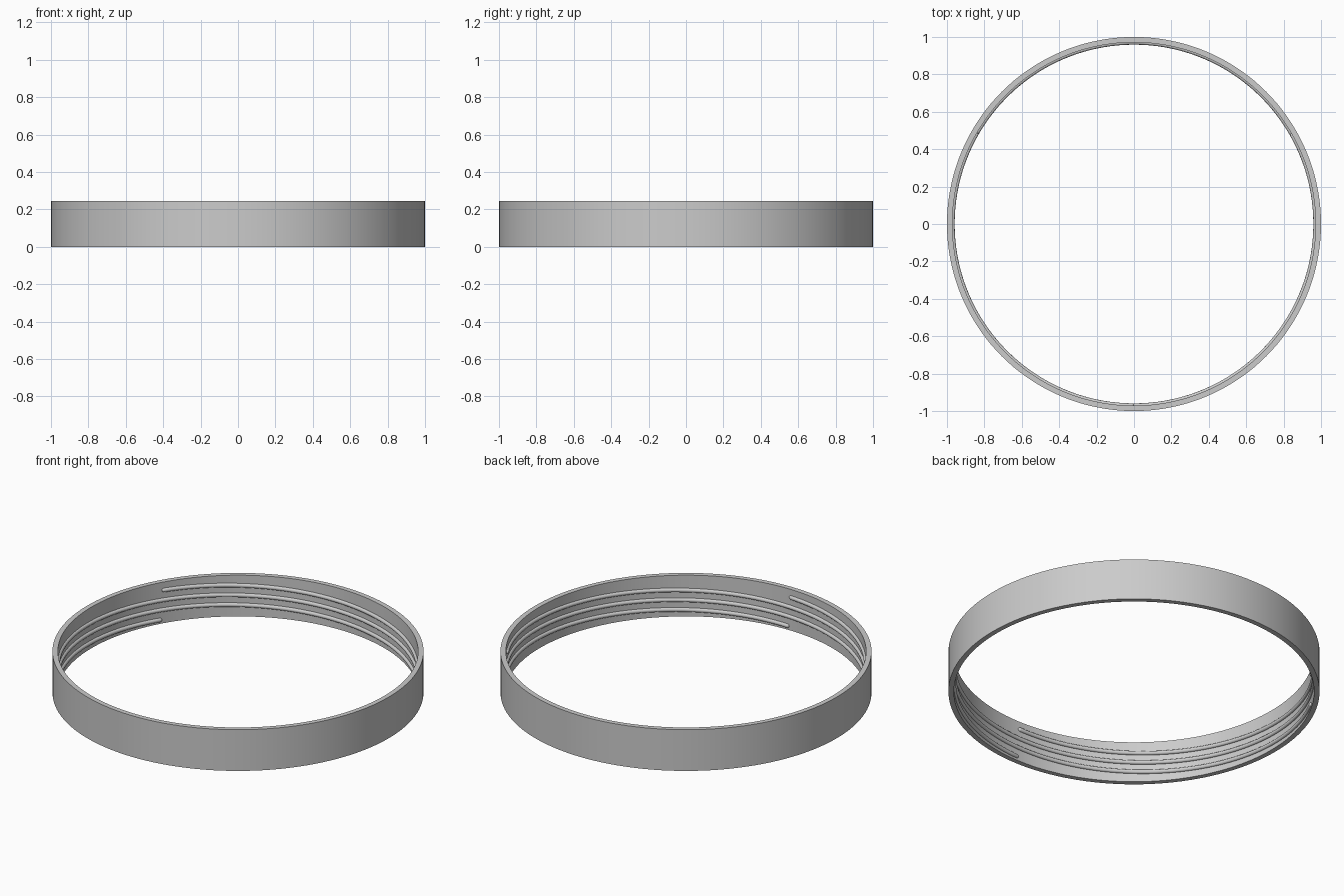
import bpy
import bmesh
from math import sin, cos, pi, radians

OUTER, INNER, HEIGHT = 1.0, 0.971, 0.245
THREAD_R = 0.012          # radius of the rounded thread ridge
Z_START, LEAD = 0.023, 0.174

cube = bpy.data.objects.get("Cube")
if cube:
    bpy.data.objects.remove(cube, do_unlink=True)

grey = bpy.data.materials.new("plain grey")
grey.use_nodes = True
colour = (0.6, 0.6, 0.6, 1)
grey.diffuse_color = colour
grey.node_tree.nodes["Principled BSDF"].inputs["Base Color"].default_value = colour


def sweep(name, rings, closed_path, closed_profile):
    """Skin a list of point rings into one mesh object."""
    bm = bmesh.new()
    rows = [[bm.verts.new(p) for p in ring] for ring in rings]
    count = len(rows[0])
    pairs = list(zip(rows, rows[1:]))
    if closed_path:
        pairs.append((rows[-1], rows[0]))
    for a, b in pairs:
        for i in range(count if closed_profile else count - 1):
            j = (i + 1) % count
            bm.faces.new((a[i], a[j], b[j], b[i]))
    if not closed_path:
        bm.faces.new(rows[0])
        bm.faces.new(rows[-1])
    bmesh.ops.recalc_face_normals(bm, faces=bm.faces)
    mesh = bpy.data.meshes.new(name)
    bm.to_mesh(mesh)
    bm.free()
    mesh.materials.append(grey)
    obj = bpy.data.objects.new(name, mesh)
    bpy.context.collection.objects.link(obj)
    bpy.ops.object.select_all(action='DESELECT')
    obj.select_set(True)
    bpy.context.view_layer.objects.active = obj
    bpy.ops.object.shade_smooth_by_angle(angle=radians(40))


# Plain cylindrical band
profile = [(OUTER, 0), (OUTER, HEIGHT), (INNER, HEIGHT), (INNER, 0)]
turns = [2 * pi * i / 144 for i in range(144)]
sweep("band", [[(r * cos(a), r * sin(a), z) for r, z in profile] for a in turns],
      True, True)


def thread_ring(angle, z, size):
    """Round section standing inward from the wall, closed inside the wall."""
    points = []
    for i in range(12):
        t = 2 * pi * i / 12
        r = INNER - size * cos(t)
        points.append((r * cos(angle), r * sin(angle), z + size * sin(t)))
    return points


# Three interleaved single-turn threads with domed ends
STEPS = 144
dome = [radians(d) for d in (6, 30, 60)]
for n, start in enumerate((30, 150, 270)):
    path = [(THREAD_R * (1 - cos(d)), sin(d)) for d in dome]
    length = 2 * pi
    stations = [(off, s) for off, s in path]
    stations += [(THREAD_R + (length - 2 * THREAD_R) * i / STEPS, 1)
                 for i in range(STEPS + 1)]
    stations += [(length - off, s) for off, s in reversed(path)]
    rings = [thread_ring(radians(start) + a, Z_START + LEAD * a / length,
                         THREAD_R * s) for a, s in stations]
    sweep(f"inner_thread_{n + 1}", rings, False, True)
